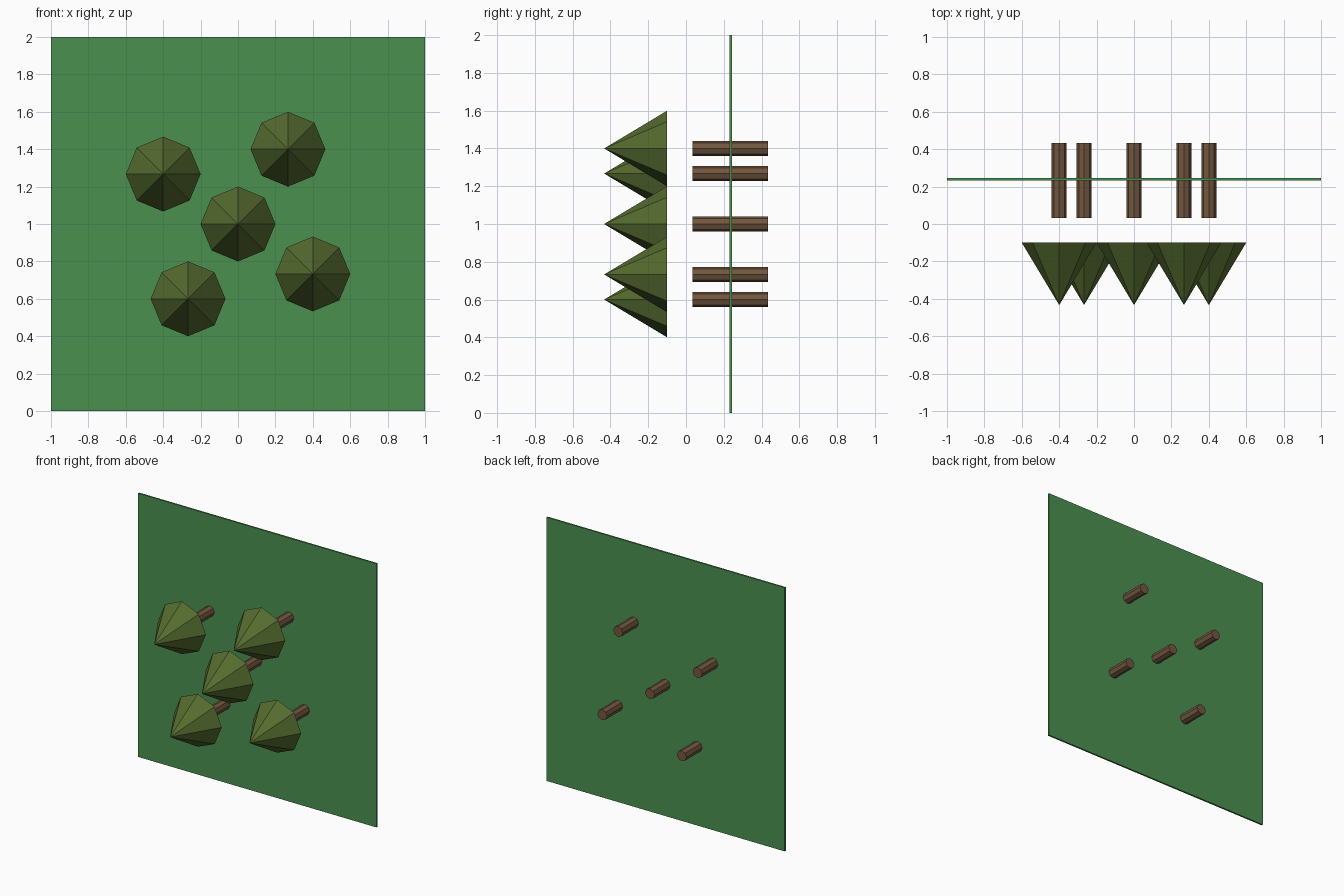
import bpy
from math import pi

if "Cube" in bpy.data.objects:
    bpy.data.objects.remove(bpy.data.objects["Cube"])


def material(name, rgb):
    m = bpy.data.materials.new(name)
    m.diffuse_color = (*rgb, 1)
    m.use_nodes = True
    m.node_tree.nodes["Principled BSDF"].inputs["Base Color"].default_value = m.diffuse_color
    return m


ground_green = material("ground_green", (0.07, 0.28, 0.08))
leaf_green = material("leaf_green", (0.09, 0.147, 0.028))
bark_brown = material("bark_brown", (0.17, 0.095, 0.05))


def finish(name, mat):
    ob = bpy.context.object
    ob.name = name
    ob.data.materials.append(mat)
    return ob


# Upright ground slab
bpy.ops.mesh.primitive_cube_add(size=1, location=(0, 0.238, 1))
bpy.context.object.scale = (2, 0.0133, 2)
finish("ground_slab", ground_green)

# Trees point toward the front: trunk through the slab, crown floating ahead
spots = [(0, 1), (0.4, 0.733), (-0.4, 1.267), (0.267, 1.4), (-0.267, 0.6)]
for i, (x, z) in enumerate(spots, 1):
    bpy.ops.mesh.primitive_cylinder_add(vertices=8, radius=0.04, depth=0.4,
                                        location=(x, 0.2333, z), rotation=(pi / 2, 0, 0))
    finish(f"trunk_{i}", bark_brown)
    bpy.ops.mesh.primitive_cone_add(vertices=8, radius1=0.2, radius2=0, depth=0.3333,
                                    location=(x, -0.2667, z), rotation=(pi / 2, 0, 0))
    finish(f"crown_{i}", leaf_green)
